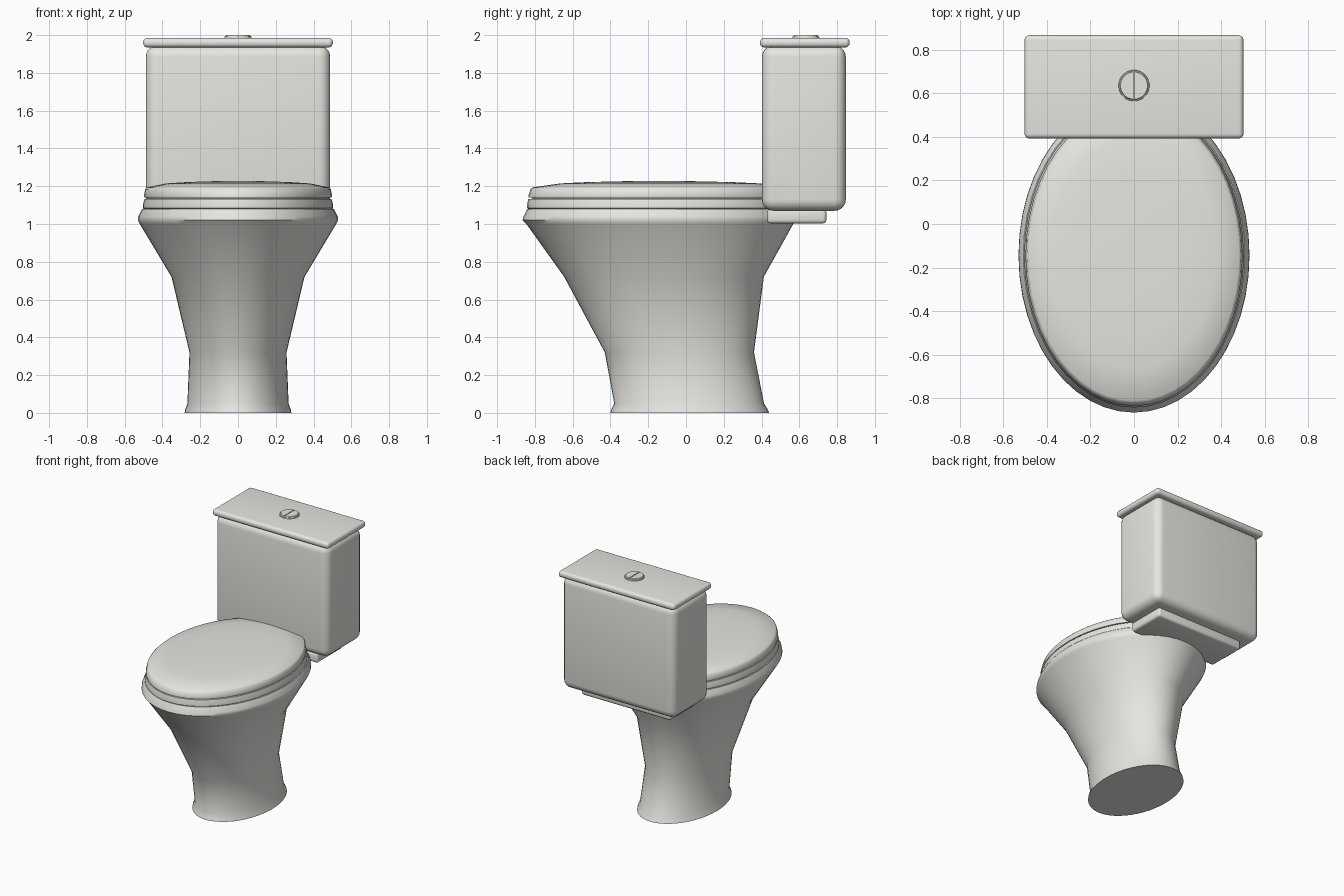
import bpy, bmesh, math
from mathutils import Matrix

if "Cube" in bpy.data.objects:
    bpy.data.objects.remove(bpy.data.objects["Cube"])

porcelain = bpy.data.materials.new("porcelain")
porcelain.diffuse_color = (0.80, 0.79, 0.75, 1)
porcelain.use_nodes = True
porcelain.node_tree.nodes["Principled BSDF"].inputs["Base Color"].default_value = porcelain.diffuse_color
SEG = 48


def finish(name, bm, angle):
    bmesh.ops.recalc_face_normals(bm, faces=bm.faces)
    me = bpy.data.meshes.new(name)
    bm.to_mesh(me)
    bm.free()
    me.materials.append(porcelain)
    ob = bpy.data.objects.new(name, me)
    bpy.context.collection.objects.link(ob)
    bpy.ops.object.select_all(action='DESELECT')
    ob.select_set(True)
    bpy.context.view_layer.objects.active = ob
    bpy.ops.object.shade_smooth_by_angle(angle=math.radians(angle))
    return ob


def loft(name, rings, angle=40):
    """Stack of oval rings: (z, half width, front y, back y), capped at both ends."""
    bm = bmesh.new()
    loops = []
    for z, w, front, back in rings:
        c, r = (front + back) / 2, (back - front) / 2
        loops.append([bm.verts.new((w * math.cos(t), c + r * math.sin(t), z))
                      for t in (2 * math.pi * i / SEG for i in range(SEG))])
    for a, b in zip(loops, loops[1:]):
        for i in range(SEG):
            j = (i + 1) % SEG
            bm.faces.new((a[i], a[j], b[j], b[i]))
    bm.faces.new(loops[0][::-1])
    bm.faces.new(loops[-1])
    return finish(name, bm, angle)


def rounded_box(name, x, y0, y1, z0, z1, radius, segments=5):
    bm = bmesh.new()
    m = Matrix.Translation((0, (y0 + y1) / 2, (z0 + z1) / 2)) @ Matrix.Diagonal((2 * x, y1 - y0, z1 - z0, 1))
    bmesh.ops.create_cube(bm, size=1, matrix=m)
    bmesh.ops.bevel(bm, geom=bm.edges[:], offset=radius, segments=segments, profile=0.5, affect='EDGES')
    return finish(name, bm, 40)


# Pedestal and bowl
loft("pedestal_bowl", [
    (0.00, 0.283, -0.40, 0.44),
    (0.015, 0.280, -0.397, 0.435),
    (0.05, 0.268, -0.38, 0.413),
    (0.32, 0.257, -0.43, 0.36),
    (0.72, 0.352, -0.645, 0.412),
    (1.00, 0.520, -0.845, 0.568),
    (1.02, 0.530, -0.865, 0.578),
    (1.04, 0.528, -0.86, 0.575),
    (1.08, 0.508, -0.84, 0.555),
], 50)

# Seat ring, thin shadow gap and domed lid
loft("seat", [
    (1.07, 0.490, -0.825, 0.535),
    (1.085, 0.504, -0.842, 0.55),
    (1.10, 0.504, -0.842, 0.55),
    (1.132, 0.495, -0.835, 0.54),
    (1.134, 0.480, -0.815, 0.525),
])
loft("seat_gap", [(1.13, 0.478, -0.812, 0.52), (1.145, 0.478, -0.812, 0.52)])
loft("seat_lid", [
    (1.139, 0.495, -0.835, 0.54),
    (1.15, 0.498, -0.835, 0.54),
    (1.185, 0.491, -0.823, 0.53),
    (1.194, 0.482, -0.81, 0.52),
    (1.215, 0.38, -0.665, 0.39),
    (1.222, 0.27, -0.52, 0.24),
    (1.227, 0.12, -0.31, 0.02),
])

# Cistern, its lid and the shelf beneath it
rounded_box("cistern", 0.488, 0.402, 0.846, 1.07, 1.945, 0.06)
rounded_box("cistern_lid", 0.502, 0.392, 0.866, 1.935, 1.985, 0.022)
rounded_box("cistern_shelf", 0.385, 0.43, 0.743, 1.003, 1.08, 0.018, 3)

# Round flush button: two half discs split by a slot, on a low base
bm = bmesh.new()
bmesh.ops.create_cone(bm, cap_ends=True, segments=SEG, radius1=0.072, radius2=0.070, depth=0.014,
                      matrix=Matrix.Translation((0, 0.635, 1.986)))
finish("button_base", bm, 30)
for side, name in ((1, "button_right"), (-1, "button_left")):
    bm = bmesh.new()
    bmesh.ops.create_cone(bm, cap_ends=True, segments=SEG, radius1=0.068, radius2=0.062, depth=0.012,
                          matrix=Matrix.Translation((0, 0.635, 1.994)))
    cut = bmesh.ops.bisect_plane(bm, geom=bm.verts[:] + bm.edges[:] + bm.faces[:],
                                 plane_co=(side * 0.003, 0, 0), plane_no=(-side, 0, 0), clear_outer=True)
    bmesh.ops.holes_fill(bm, edges=[e for e in cut["geom_cut"] if isinstance(e, bmesh.types.BMEdge)])
    finish(name, bm, 30)
